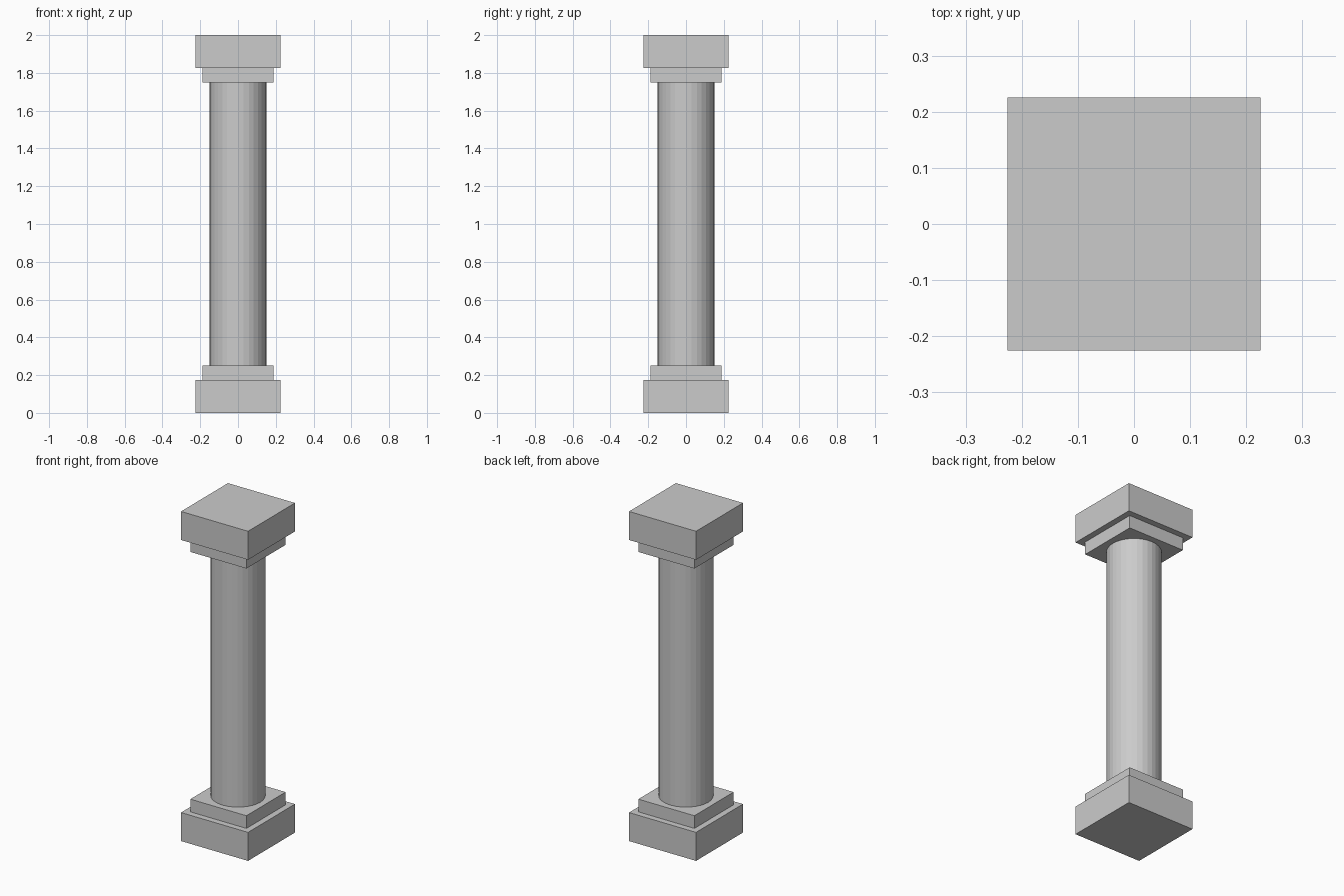
import bpy

if "Cube" in bpy.data.objects:
    bpy.data.objects.remove(bpy.data.objects["Cube"])


def slab(name, width, z0, z1):
    """Square block spanning z0..z1."""
    bpy.ops.mesh.primitive_cube_add(size=1, location=(0, 0, (z0 + z1) / 2))
    ob = bpy.context.object
    ob.name = name
    ob.scale = (width, width, z1 - z0)
    bpy.ops.object.transform_apply(location=False, rotation=False, scale=True)


HEIGHT = 2.0
# Stepped square blocks, repeated upside down at the top
for part, width, z0, z1 in (("block", 0.45, 0.0, 0.173), ("step", 0.376, 0.173, 0.25)):
    slab("base_" + part, width, z0, z1)
    slab("capital_" + part, width, HEIGHT - z1, HEIGHT - z0)

# Round faceted shaft
bpy.ops.mesh.primitive_cylinder_add(vertices=32, radius=0.15, depth=1.5, location=(0, 0, 1))
bpy.context.object.name = "shaft"
